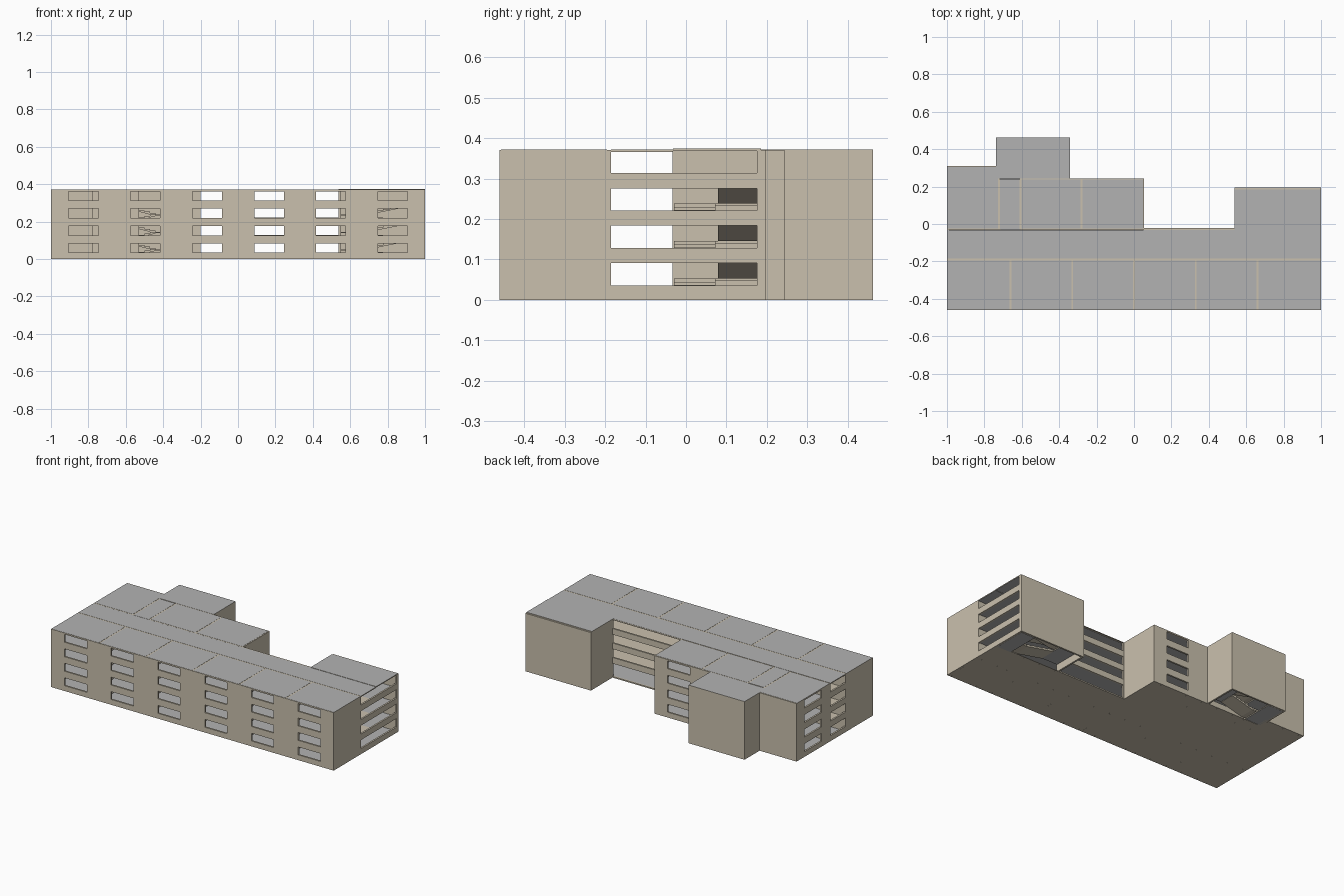
import bpy, bmesh

if "Cube" in bpy.data.objects:
    bpy.data.objects.remove(bpy.data.objects["Cube"])

H = 0.0927          # storey height
TOP = 4 * H         # wall height
T = 0.011           # wall thickness


def material(name, rgb):
    m = bpy.data.materials.new(name)
    m.diffuse_color = (*rgb, 1)
    m.use_nodes = True
    m.node_tree.nodes["Principled BSDF"].inputs["Base Color"].default_value = m.diffuse_color
    return m


TAN = material("tan_render", (0.59, 0.53, 0.42))
GRAY = material("gray_slab", (0.45, 0.45, 0.45))


def finish(name, bm, mats=(TAN,)):
    bmesh.ops.recalc_face_normals(bm, faces=bm.faces[:])
    me = bpy.data.meshes.new(name)
    bm.to_mesh(me)
    bm.free()
    for m in mats:
        me.materials.append(m)
    ob = bpy.data.objects.new(name, me)
    bpy.context.collection.objects.link(ob)
    return ob


def wall(name, axis, pos, a, b, holes=()):
    """Wall from a to b along an axis, starting at pos; holes are (u0, u1, z0, z1)."""
    us = sorted({a, b, *[h[0] for h in holes], *[h[1] for h in holes]})
    zs = sorted({0.0, TOP, *[h[2] for h in holes], *[h[3] for h in holes]})
    bm = bmesh.new()
    for u0, u1 in zip(us, us[1:]):
        for z0, z1 in zip(zs, zs[1:]):
            u, z = (u0 + u1) / 2, (z0 + z1) / 2
            if any(h[0] < u < h[1] and h[2] < z < h[3] for h in holes):
                continue
            pts = [(u0, z0), (u1, z0), (u1, z1), (u0, z1)]
            bm.faces.new([bm.verts.new((p, pos, q) if axis == "x" else (pos, p, q))
                          for p, q in pts])
    bmesh.ops.remove_doubles(bm, verts=bm.verts[:], dist=1e-5)
    ext = bmesh.ops.extrude_face_region(bm, geom=bm.faces[:], use_keep_orig=True)
    moved = [g for g in ext["geom"] if isinstance(g, bmesh.types.BMVert)]
    bmesh.ops.translate(bm, verts=moved, vec=(0, T, 0) if axis == "x" else (T, 0, 0))
    return finish(name, bm)


def holes(spans, lo=0.034, hi=0.084):
    """Repeat openings on all four storeys."""
    return [(u0, u1, round(k * H + lo, 4), round(k * H + hi, 4))
            for u0, u1 in spans for k in range(4)]


def slab(name, x0, x1, y0, y1, z, t=0.006, top=GRAY, under=GRAY, side=TAN):
    """Flat slab with its own colours for top, underside and edge; z is its top."""
    bm = bmesh.new()
    bmesh.ops.create_cube(bm, size=1)
    for v in bm.verts:
        v.co = ((x0 + x1) / 2 + v.co.x * (x1 - x0),
                (y0 + y1) / 2 + v.co.y * (y1 - y0), z - t / 2 + v.co.z * t)
    want = {1: top, -1: under, 0: side}
    for f in bm.faces:
        f.normal_update()
        f.material_index = 0 if want[round(f.normal.z)] is TAN else 1
    return finish(name, bm, (TAN, GRAY))


def flight(name, x0, x1, y0, y1, z0, z1, n=6):
    """Stepped flight rising from x0 to x1 with a sloping underside."""
    dx, dz = (x1 - x0) / n, (z1 - z0) / n
    prof = [(x0, z0)]
    for i in range(n):
        prof += [(x0 + i * dx, z0 + (i + 1) * dz), (x0 + (i + 1) * dx, z0 + (i + 1) * dz)]
    prof += [(x1, z1 - 0.008), (x0 + dx, z0 - 0.0)]
    bm = bmesh.new()
    f = bm.faces.new([bm.verts.new((x, y0, z)) for x, z in prof])
    ext = bmesh.ops.extrude_face_region(bm, geom=[f], use_keep_orig=True)
    bmesh.ops.translate(bm, vec=(0, y1 - y0, 0),
                        verts=[g for g in ext["geom"] if isinstance(g, bmesh.types.BMVert)])
    return finish(name, bm)


def stairwell(name, xs, ys):
    """Two flights per storey; xs = outer, flight start, flight end, far edge."""
    xo, xa, xb, xf = xs
    y0, y1 = ys
    ym = (y0 + y1) / 2
    for k in range(4):
        z = k * H + 0.006
        slab(f"{name}_floor_landing_{k}", min(xo, xa), max(xo, xa), y0, y1, z)
        if k < 3:
            flight(f"{name}_lower_flight_{k}", xa, xb, y0, ym - 0.003, z, z + H / 2)
            flight(f"{name}_upper_flight_{k}", xb, xa, ym + 0.003, y1, z + H / 2, z + H)
            slab(f"{name}_half_landing_{k}", min(xb, xf), max(xb, xf), y0, y1, z + H / 2)


# Front and corridor walls with window columns
cols = [(c - 0.079, c + 0.079) for c in (-0.826, -0.497, -0.165, 0.167, 0.496, 0.828)]
wall("front_wall", "x", -0.461, -1.0, 1.0, holes(cols))
wall("corridor_front_wall", "x", -0.196, -1.0, 1.0, holes(cols, 0.03, 0.088))

# Partitions between front rooms
for i, x in enumerate((-0.66, -0.33, 0.0, 0.33, 0.66)):
    wall(f"front_partition_{i}", "y", x - T / 2, -0.45, -0.196)

# End walls with open corridor balconies
wall("right_end_wall", "y", 1 - T, -0.461, 0.19, holes([(-0.187, 0.175)], 0.036, 0.0905))
wall("left_end_wall", "y", -1.0, -0.461, 0.31,
     holes([(-0.187, -0.033)], 0.036, 0.0905) + holes([(0.06, 0.23)]))

# Corridor balustrades at the rear gap
gap = [h for h in holes([(0.06, 0.54)], 0.036, 0.0905)]
gap[0] = (0.06, 0.54, 0.008, gap[0][3])
wall("rear_balustrade", "x", -0.033, 0.05, 0.545, gap)

# Right stair block
wall("right_block_inner_wall", "y", 0.536, -0.033, 0.195)
wall("right_block_rear_wall", "x", 0.185, 0.536, 1.0)

# Middle rear block
mid = [(-0.53, -0.37), (-0.2, -0.04)]
wall("middle_corridor_wall", "x", -0.03, -0.61, 0.054, holes(mid, 0.03, 0.088))
wall("middle_rear_wall", "x", 0.232, -0.61, 0.054, holes(mid))
for n, x in (("passage_wall", -0.612), ("middle_partition", -0.286), ("middle_side_wall", 0.043)):
    wall(n, "y", x, -0.03, 0.243)

# Left rear block
wall("left_corridor_wall", "x", -0.03, -1.0, -0.72, holes([(-0.94, -0.78)]))
wall("left_block_inner_wall", "y", -0.727, -0.03, 0.31)
wall("left_block_rear_wall", "x", 0.299, -1.0, -0.716)

# Rear stair tower
wall("tower_rear_wall", "x", 0.451, -0.738, -0.341)
wall("tower_right_wall", "y", -0.352, 0.235, 0.462)
wall("tower_left_wall", "y", -0.738, 0.3, 0.462)

# Stairs
stairwell("right_stair", (0.988, 0.89, 0.66, 0.547), (-0.03, 0.183))
stairwell("tower_stair", (-0.727, -0.62, -0.44, -0.352), (0.245, 0.45))

# Floors and roof panels; seams leave the wall tops showing
xs = [-1.0, -0.66, -0.33, 0.0, 0.33, 0.66, 1.0]
rooms = [(a, b, -0.46, -0.19) for a, b in zip(xs, xs[1:])]
rooms += [(-1.0, -0.722, -0.025, 0.309), (-0.606, -0.281, -0.025, 0.242),
          (-0.281, 0.053, -0.025, 0.242), (-0.722, -0.606, -0.032, 0.243)]
S = 0.005
for i, (x0, x1, y0, y1) in enumerate(rooms):
    for k in range(4):
        slab(f"room_floor_{i}_{k}", x0 + T, x1 - 0.002 - T * (x1 > 0.99), y0 + T * (i < 6), y1 - T,
             k * H + 0.006, under=TAN if k == 0 else GRAY)
    slab(f"room_roof_{i}", x0 + S * (x0 > -1), x1 - S * (x1 < 1), y0 + 0.002,
         y1 - S, TOP + 0.001)

# Base skin under the occupied plan
for i, (x0, x1, y0, y1) in enumerate([(-1, 1, -0.46, -0.022), (-1, -0.72, -0.022, 0.309),
                                      (-0.72, 0.053, -0.022, 0.242)]):
    slab(f"base_plate_{i}", x0 + 0.001, x1 - 0.001, y0, y1, 0.003, 0.0029, under=TAN)

# Corridor decks and roof
for k in range(4):
    slab(f"corridor_deck_{k}", -0.989, 0.989, -0.186, -0.03, k * H + 0.006,
         top=TAN if k else GRAY, under=GRAY if k else TAN)
slab("corridor_roof_left", -1.0, -0.722, -0.185, -0.032, TOP + 0.001)
slab("corridor_roof_main", -0.722, 1.0, -0.185, -0.032, TOP + 0.001)
slab("right_block_roof", 0.536, 1.0, -0.032, 0.185, TOP + 0.003)
slab("tower_roof", -0.738, -0.341, 0.243, 0.462, TOP + 0.001)
